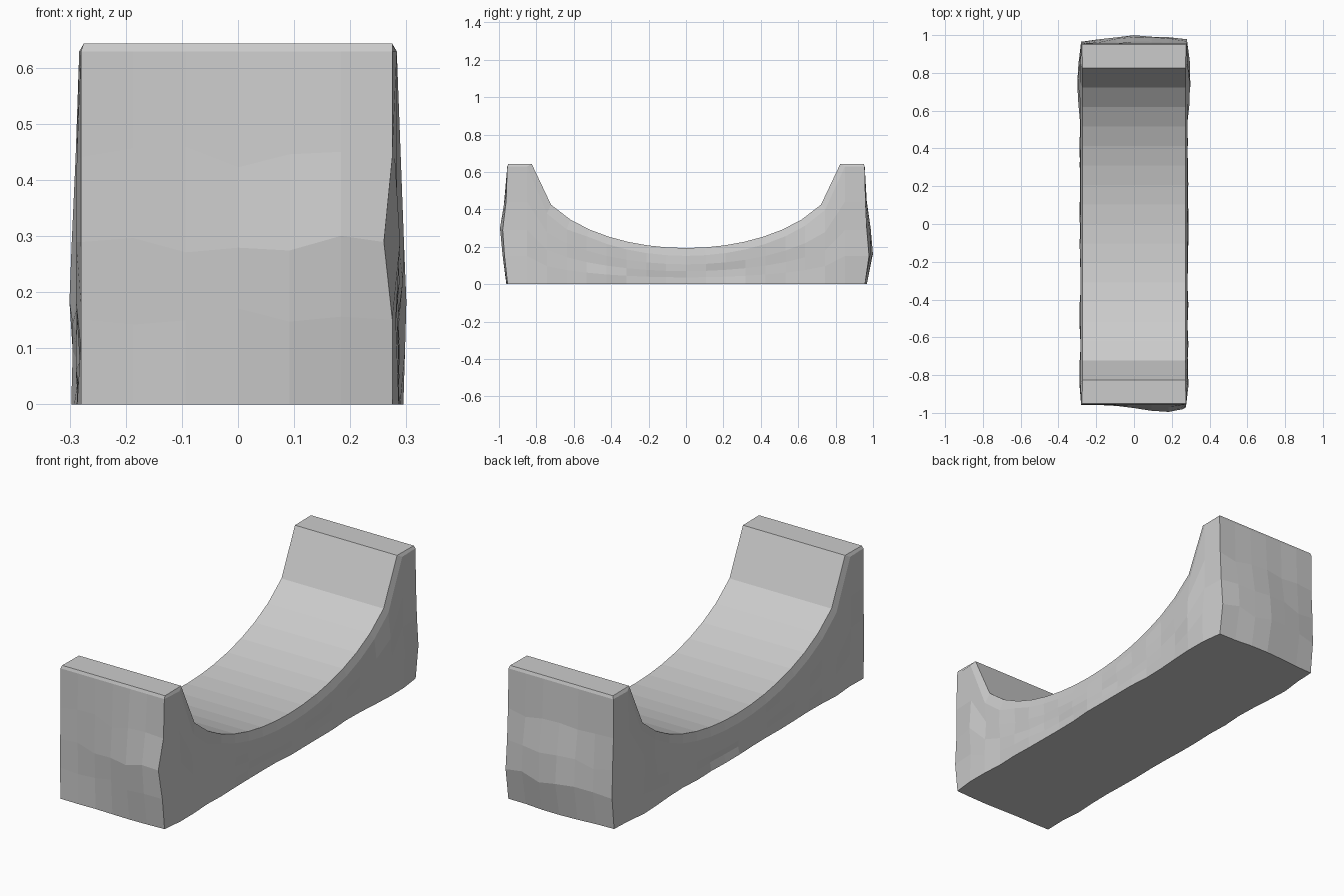
import bpy, bmesh, math, random

if "Cube" in bpy.data.objects:
    bpy.data.objects.remove(bpy.data.objects["Cube"])

random.seed(4)
HALF_W, END, TOP = 0.28, 0.955, 0.643
NX = 6
ROWS = [0, 0.24, 0.46, 0.70, 1.0]
N = 16


def scoop(y, a, b, top):
    """Height of the block above y, with an elliptical scoop cut from the top."""
    if abs(y) >= a:
        return top
    return TOP - b * math.sqrt(1 - (y / a) ** 2) - (TOP - top)


def bump(p, centre, size):
    """Smooth bulge that falls off with distance from its centre."""
    return math.exp(-sum(((q - c) / s) ** 2 for q, c, s in zip(p, centre, size)))


# Lengthwise stations as fractions of the scoop half-length
stations = [-1 + 2 * i / N for i in range(N + 1)]

# Perimeter order: front, right, back, left -> (side, parameter)
perimeter = [("front", -1 + 2 * i / NX) for i in range(NX + 1)]
perimeter += [("right", t) for t in stations]
perimeter += [("back", 1 - 2 * i / NX) for i in range(NX + 1)]
perimeter += [("left", t) for t in reversed(stations)]
count = len(perimeter)

bm = bmesh.new()
rings = []

# Rough-hewn outer walls
for k, f in enumerate(ROWS):
    ring = []
    for side, t in perimeter:
        edge = k == len(ROWS) - 1
        jitter = 0 if edge else random.uniform(-0.006, 0.006)
        if side in ("front", "back"):
            x = t * (HALF_W if side == "back" or t < 0 else 0.275)
            z = (TOP - 0.014) * f
            if abs(t) < 1 and 0 < k < 4:
                z += random.uniform(-0.02, 0.02)
            if side == "front":
                y = -END - 0.042 * bump((x, z), (0.15, 0.28), (0.17, 0.17))
                if t == 1 and k == 2:
                    x -= 0.015
            else:
                y = END + 0.042 * bump((x, z), (0.04, 0.17), (0.28, 0.22))
                if k == 0:
                    y -= 0.012
            y += jitter * 0.6
        else:
            sign = 1 if side == "right" else -1
            y = t * 0.85
            z = scoop(y, 0.85, 0.478, TOP - 0.014) * f
            if edge and sign > 0 and -0.76 < y < -0.6:
                z -= 0.02
            x = sign * (0.283 + jitter)
            if not edge:
                x += sign * 0.013 * bump((y, z), (0.76, 0.15), (0.15, 0.25))
        ring.append(bm.verts.new((x, y, z)))
    rings.append(ring)

# Inset rim that closes the chamfer
rim = []
for side, t in perimeter:
    if side in ("front", "back"):
        sign = -1 if side == "front" else 1
        p = (t * 0.275, sign * 0.95, TOP)
    else:
        y = t * 0.825
        p = ((1 if side == "right" else -1) * 0.273, y, scoop(y, 0.825, 0.45, TOP))
    rim.append(bm.verts.new(p))
rings.append(rim)

for low, high in zip(rings, rings[1:]):
    for i in range(count):
        j = (i + 1) % count
        bm.faces.new((low[i], low[j], high[j], high[i]))

# Underside
bm.faces.new(list(reversed(rings[0])))

# Scooped saddle and the two flat end ledges
right0 = NX + 1
back0 = right0 + N + 1
left0 = back0 + NX + 1
right = rim[right0:back0]
left = list(reversed(rim[left0:]))
for i in range(N):
    bm.faces.new((left[i], right[i], right[i + 1], left[i + 1]))
bm.faces.new(rim[:right0] + [right[0], left[0]])
bm.faces.new(rim[back0:left0] + [left[-1], right[-1]])

bmesh.ops.recalc_face_normals(bm, faces=bm.faces)
mesh = bpy.data.meshes.new("stone_cradle")
bm.to_mesh(mesh)
bm.free()
block = bpy.data.objects.new("stone_cradle", mesh)
bpy.context.collection.objects.link(block)
